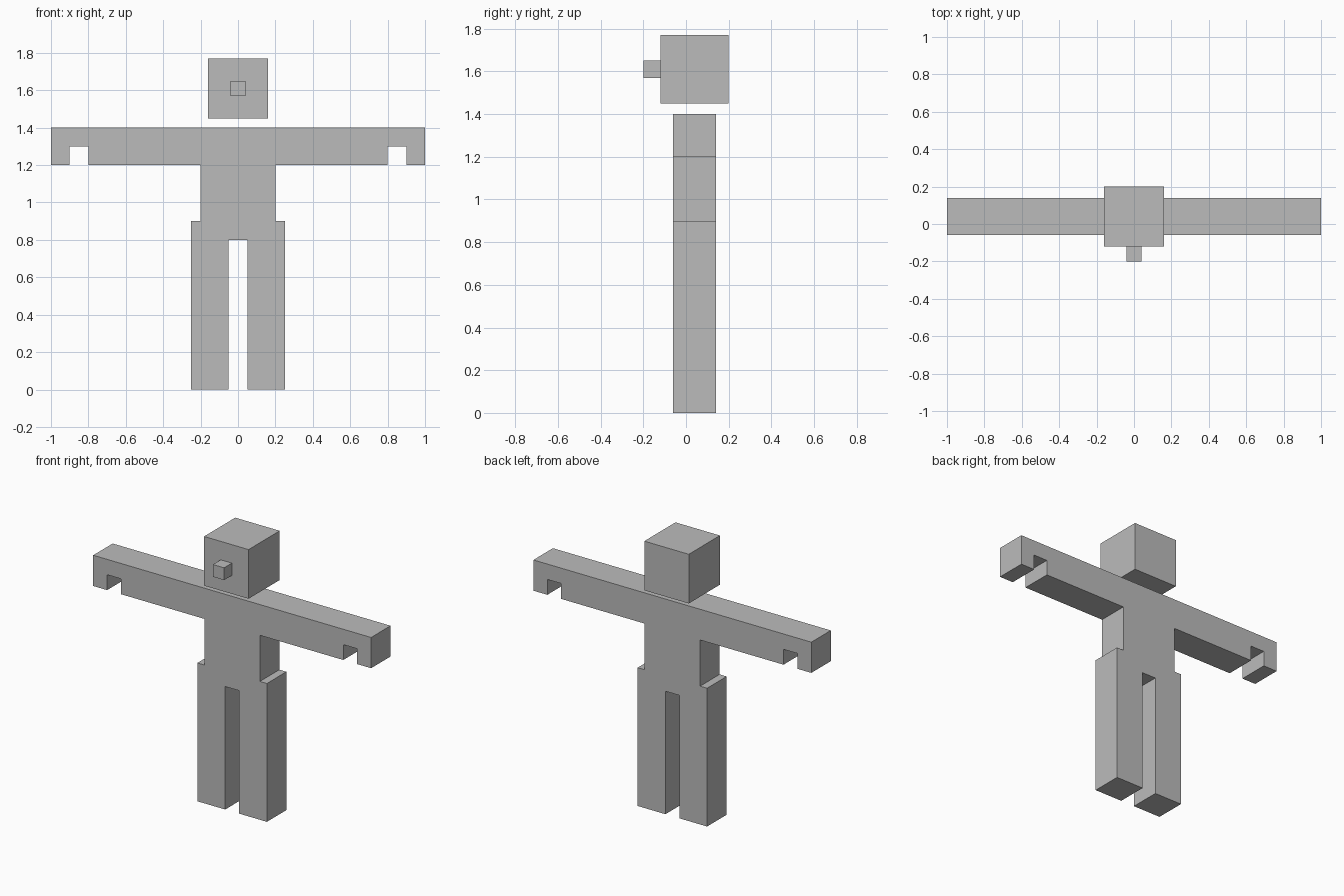
import bpy, bmesh

if "Cube" in bpy.data.objects:
    bpy.data.objects.remove(bpy.data.objects["Cube"])

grey = bpy.data.materials.new("plain grey")
grey.diffuse_color = (0.5, 0.5, 0.5, 1)
grey.use_nodes = True
grey.node_tree.nodes["Principled BSDF"].inputs["Base Color"].default_value = grey.diffuse_color


def finish(name, bm):
    bmesh.ops.recalc_face_normals(bm, faces=bm.faces)
    mesh = bpy.data.meshes.new(name)
    bm.to_mesh(mesh)
    bm.free()
    mesh.materials.append(grey)
    obj = bpy.data.objects.new(name, mesh)
    bpy.context.collection.objects.link(obj)
    return obj


def box(name, lo, hi):
    bm = bmesh.new()
    bmesh.ops.create_cube(bm, size=1)
    for v in bm.verts:
        v.co = [(a + b) / 2 + c * (b - a) for a, b, c in zip(lo, hi, v.co)]
    return finish(name, bm)


# Body: half outline (x, z) of crotch, leg, torso side, arm and notched hand
half = [(0.05, 0.8), (0.05, 0), (0.25, 0), (0.25, 0.9), (0.2, 0.9), (0.2, 1.2),
        (0.8, 1.2), (0.8, 1.3), (0.9, 1.3), (0.9, 1.2), (1, 1.2), (1, 1.4)]
outline = half + [(-x, z) for x, z in reversed(half)]
front_y, back_y = -0.06, 0.14

bm = bmesh.new()
face = bm.faces.new([bm.verts.new((x, front_y, z)) for x, z in outline])
ext = bmesh.ops.extrude_face_region(bm, geom=[face], use_keep_orig=True)
moved = [g for g in ext["geom"] if isinstance(g, bmesh.types.BMVert)]
bmesh.ops.translate(bm, verts=moved, vec=(0, back_y - front_y, 0))
finish("body", bm)

# Floating head with a cube nose
box("head", (-0.16, -0.12, 1.45), (0.16, 0.2, 1.77))
box("nose", (-0.04, -0.2, 1.57), (0.04, -0.12, 1.65))
